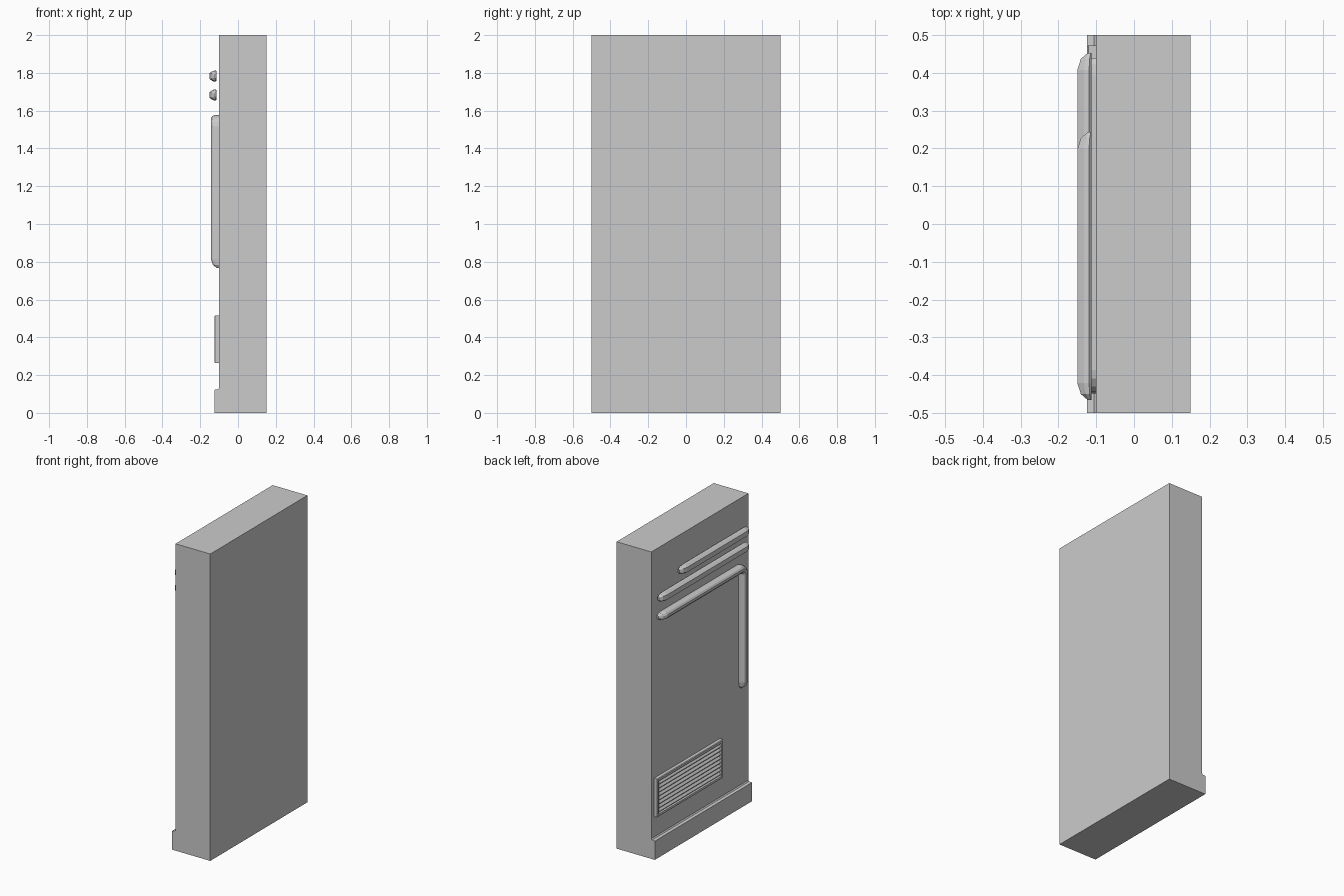
import bpy, bmesh, math
from mathutils import Vector

if "Cube" in bpy.data.objects:
    bpy.data.objects.remove(bpy.data.objects["Cube"])


def finish(name, bm):
    bmesh.ops.recalc_face_normals(bm, faces=bm.faces)
    me = bpy.data.meshes.new(name)
    bm.to_mesh(me)
    bm.free()
    ob = bpy.data.objects.new(name, me)
    bpy.context.collection.objects.link(ob)
    return ob


def extrude_y(bm, profile, y0, y1):
    """Extrude a closed (x, z) profile along y."""
    face = bm.faces.new([bm.verts.new((x, y0, z)) for x, z in profile])
    ext = bmesh.ops.extrude_face_region(bm, geom=[face])["geom"]
    verts = [g for g in ext if isinstance(g, bmesh.types.BMVert)]
    bmesh.ops.translate(bm, verts=verts, vec=(0, y1 - y0, 0))


def sweep(name, path, half, base_x):
    """Loft a D-shaped section along a (y, z) path on the wall, with rounded ends.
    half lists (across, out) points of one half of the section."""
    section = [(-a, o) for a, o in half] + [(a, o) for a, o in reversed(half)]
    pts = [Vector(p) for p in path]
    d0, d1 = (pts[1] - pts[0]).normalized(), (pts[-1] - pts[-2]).normalized()
    caps = [(0.0, 0.45, 0.25), (0.016, 0.85, 0.75), (0.045, 1, 1)]
    rings = [(pts[0] + d0 * t, d0, a, o) for t, a, o in caps]
    for p, c, n in zip(pts, pts[1:], pts[2:]):
        rings.append((c, ((c - p).normalized() + (n - c).normalized()).normalized(), 1, 1))
    rings += [(pts[-1] - d1 * t, d1, a, o) for t, a, o in reversed(caps)]
    bm = bmesh.new()
    loops = []
    for c, d, sa, so in rings:
        n = Vector((-d.y, d.x))
        loops.append([bm.verts.new((base_x - o * so, c.x + n.x * a * sa, c.y + n.y * a * sa))
                      for a, o in section])
    k = len(section)
    for r, s in zip(loops, loops[1:]):
        for i in range(k):
            bm.faces.new((r[i], r[(i + 1) % k], s[(i + 1) % k], s[i]))
    bm.faces.new(loops[0])
    bm.faces.new(loops[-1])
    return finish(name, bm)


# Wall panel with its skirting step along the foot
bm = bmesh.new()
extrude_y(bm, [(0.15, 0), (0.15, 2), (-0.1, 2), (-0.1, 0.132), (-0.106, 0.125),
               (-0.125, 0.122), (-0.125, 0)], -0.5, 0.5)
finish("wall_panel", bm)

# Two floating rails near the top
rail = [(0.024, 0), (0.03, 0.006), (0.027, 0.02), (0.016, 0.037)]
sweep("upper_rail", [(-0.466, 1.783), (0.243, 1.783)], rail, -0.113)
sweep("lower_rail", [(-0.466, 1.683), (0.453, 1.683)], rail, -0.113)

# L-shaped pipe: along the wall, round a corner and down
R, Y, Z = 0.04, -0.424, 1.553
corner = [(Y + R - R * math.sin(a), Z - R + R * math.cos(a))
          for a in [i * math.pi / 8 for i in range(5)]]
pipe = [(0.025, 0), (0.025, 0.018), (0.019, 0.035), (0.008, 0.043)]
sweep("corner_pipe", [(0.44, Z)] + corner + [(Y, 0.767)], pipe, -0.1)

# Vent frame: four bevelled mitred sides
Y0, Y1, Z0, Z1 = -0.206, 0.472, 0.265, 0.515
bm = bmesh.new()
loops = []
for inset, x in [(0, -0.1), (0, -0.121), (0.004, -0.125), (0.018, -0.125), (0.022, -0.1)]:
    loops.append([bm.verts.new((x, y, z)) for y, z in
                  [(Y0 + inset, Z0 + inset), (Y1 - inset, Z0 + inset),
                   (Y1 - inset, Z1 - inset), (Y0 + inset, Z1 - inset)]])
for r, s in zip(loops, loops[1:] + loops[:1]):
    for i in range(4):
        bm.faces.new((r[i], r[(i + 1) % 4], s[(i + 1) % 4], s[i]))
finish("vent_frame", bm)

# Sloping vent slats
bm = bmesh.new()
count = 8
step = (Z1 - Z0 - 0.044) / count
for i in range(count):
    z = Z0 + 0.022 + i * step
    extrude_y(bm, [(-0.1, z + step), (-0.104, z + step), (-0.12, z + 0.007),
                   (-0.12, z + 0.003), (-0.1, z + 0.003)], Y0 + 0.02, Y1 - 0.02)
finish("vent_slats", bm)
